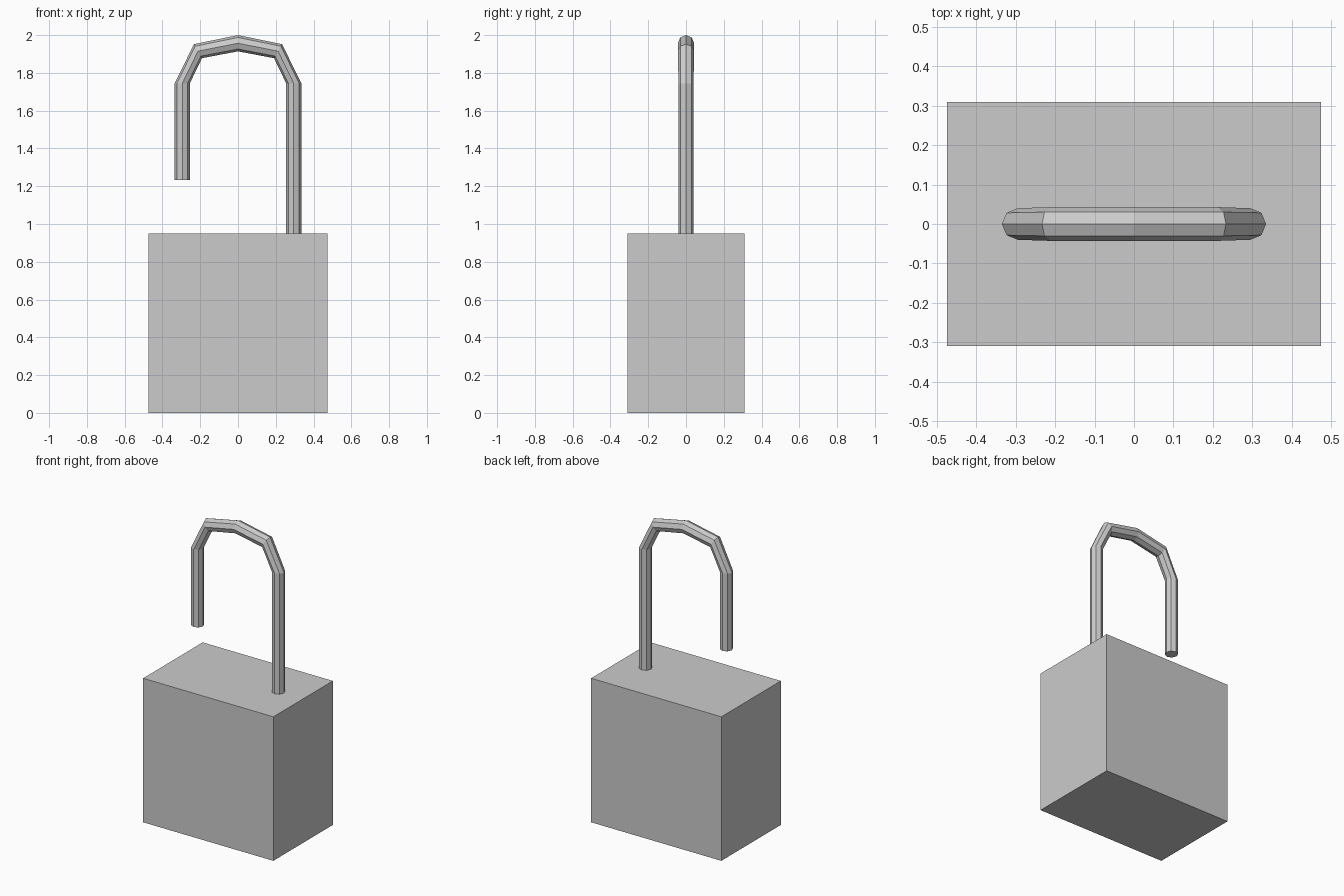
import bpy, bmesh, math

if "Cube" in bpy.data.objects:
    bpy.data.objects.remove(bpy.data.objects["Cube"])

SIDES = 8


def finish(bm, name):
    bmesh.ops.recalc_face_normals(bm, faces=bm.faces)
    mesh = bpy.data.meshes.new(name)
    bm.to_mesh(mesh)
    bm.free()
    obj = bpy.data.objects.new(name, mesh)
    bpy.context.collection.objects.link(obj)
    return obj


# Lock body: plain block standing on the ground
bm = bmesh.new()
bmesh.ops.create_cube(bm, size=1)
bmesh.ops.scale(bm, vec=(0.95, 0.62, 0.95), verts=bm.verts)
bmesh.ops.translate(bm, vec=(0, 0, 0.475), verts=bm.verts)
finish(bm, "lock_body")

# Shackle: octagonal rings along a hook; (x, z, outward angle, radius)
half = [(0.295, 1.745, 0, 0.040), (0.212, 1.915, 60, 0.0428)]
stations = [(0.295, 0.945, 0, 0.040)] + half + [(0, 1.957, 90, 0.043)]
stations += [(-x, z, 180 - a, r) for x, z, a, r in reversed(half)]
stations += [(-0.295, 1.233, 180, 0.040)]

bm = bmesh.new()
rings = []
for x, z, angle, r in stations:
    ox, oz = math.cos(math.radians(angle)), math.sin(math.radians(angle))
    ring = []
    for i in range(SIDES):
        t = math.tau * i / SIDES
        d = r * math.cos(t)
        ring.append(bm.verts.new((x + ox * d, r * math.sin(t), z + oz * d)))
    rings.append(ring)
for a, b in zip(rings, rings[1:]):
    for i in range(SIDES):
        j = (i + 1) % SIDES
        bm.faces.new((a[i], a[j], b[j], b[i]))
bm.faces.new(rings[0])
bm.faces.new(rings[-1])
finish(bm, "shackle")
